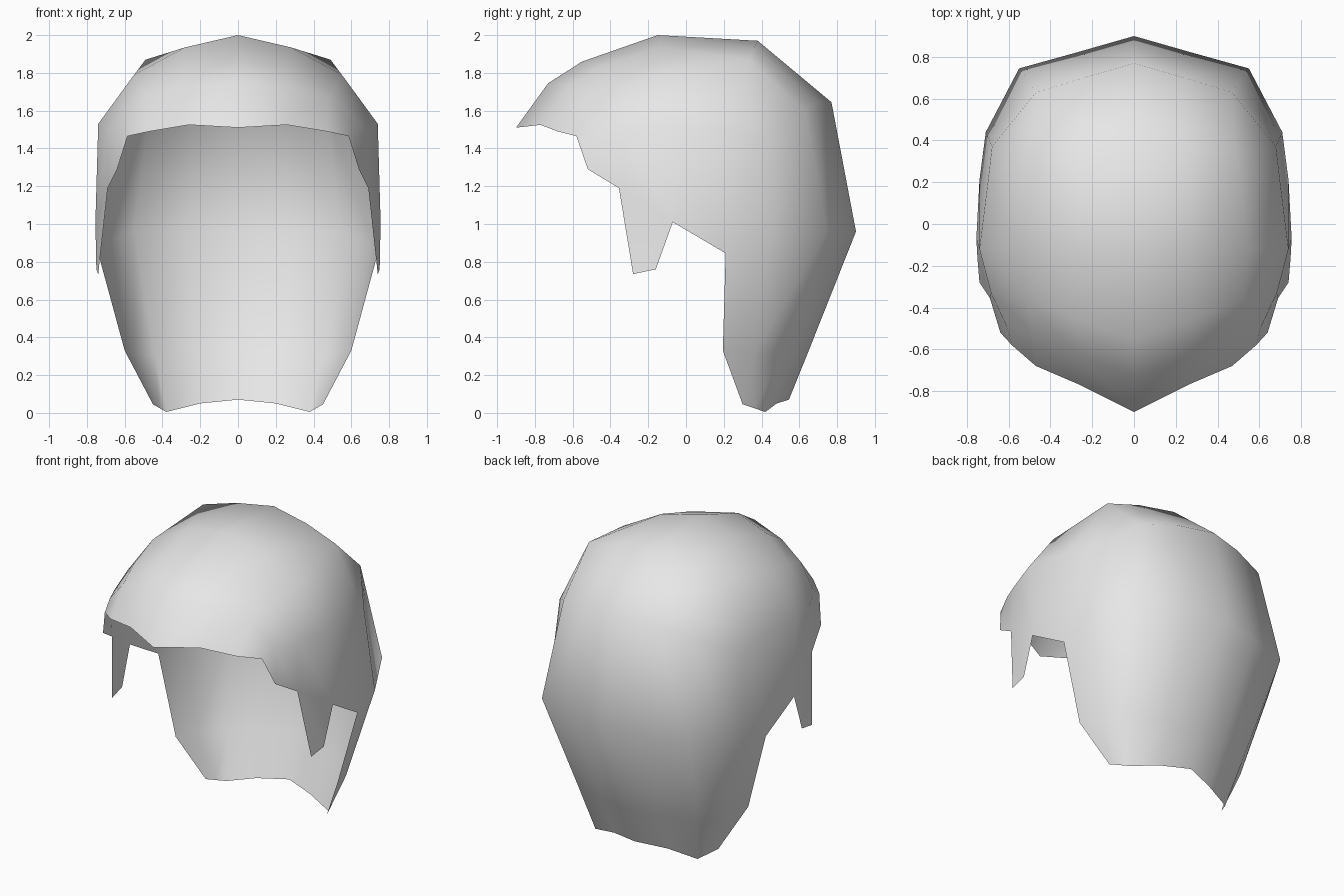
import bpy
import bmesh

cube = bpy.data.objects.get("Cube")
if cube:
    bpy.data.objects.remove(cube, do_unlink=True)

# One plain grey for the whole shell
grey = bpy.data.materials.new("light grey")
grey.use_nodes = True
grey.diffuse_color = (0.8, 0.8, 0.8, 1)
grey.node_tree.nodes["Principled BSDF"].inputs["Base Color"].default_value = (0.8, 0.8, 0.8, 1)

# Cross-sections of the left half, from forehead over the crown to the nape;
# each runs from the centre line out to the side edge
ear_corner = (.74, .21, .845)
brow_end = (.585, -.58, 1.465)
sections = [
    [(0, -.90, 1.51), (.26, -.77, 1.525), (.47, -.68, 1.49), brow_end, brow_end],
    [(0, -.73, 1.745), (.28, -.62, 1.73), (.48, -.53, 1.67), (.61, -.49, 1.52), (.64, -.52, 1.29)],
    [(0, -.55, 1.86), (.28, -.46, 1.83), (.52, -.36, 1.73), (.685, -.33, 1.50), (.69, -.355, 1.19)],
    [(0, -.15, 2.0), (.28, -.14, 1.935), (.55, -.12, 1.79), (.74, -.12, 1.53), (.755, -.07, 1.01)],
    [(0, .38, 1.97), (.26, .36, 1.93), (.49, .33, 1.87), (.70, .20, 1.50), ear_corner],
    [(0, .77, 1.645), (.24, .70, 1.645), (.47, .63, 1.60), (.68, .37, 1.45), ear_corner],
    [(0, .90, .96), (.28, .82, .96), (.55, .745, .96), (.71, .44, .90), ear_corner],
    [(0, .65, .33), (.22, .59, .32), (.44, .51, .30), (.55, .36, .31), (.60, .195, .33)],
    [(0, .545, .07), (.20, .48, .05), (.38, .42, .005), (.415, .36, .025), (.45, .30, .045)],
]

bm = bmesh.new()
verts = {}


def vert(p):
    """Share one vertex between sections that meet at a point."""
    if p not in verts:
        verts[p] = bm.verts.new(p)
    return verts[p]


def face(*points):
    bm.faces.new([vert(p) for p in dict.fromkeys(points)])


# Skin neighbouring sections together
for a, b in zip(sections, sections[1:]):
    for j in range(4):
        face(a[j], a[j + 1], b[j + 1], b[j])

# Sideburn hanging in front of the ear
face(sections[2][4], (.74, -.28, .735), (.75, -.16, .76), sections[3][4])

mesh = bpy.data.meshes.new("hair_shell")
bm.to_mesh(mesh)
bm.free()
mesh.materials.append(grey)
for poly in mesh.polygons:
    poly.use_smooth = True

hair = bpy.data.objects.new("hair_shell", mesh)
bpy.context.collection.objects.link(hair)

# Mirror to the right half, welding the centre line
mirror = hair.modifiers.new("mirror", 'MIRROR')
mirror.use_axis[0] = True
mirror.use_clip = True
mirror.merge_threshold = 0.001
